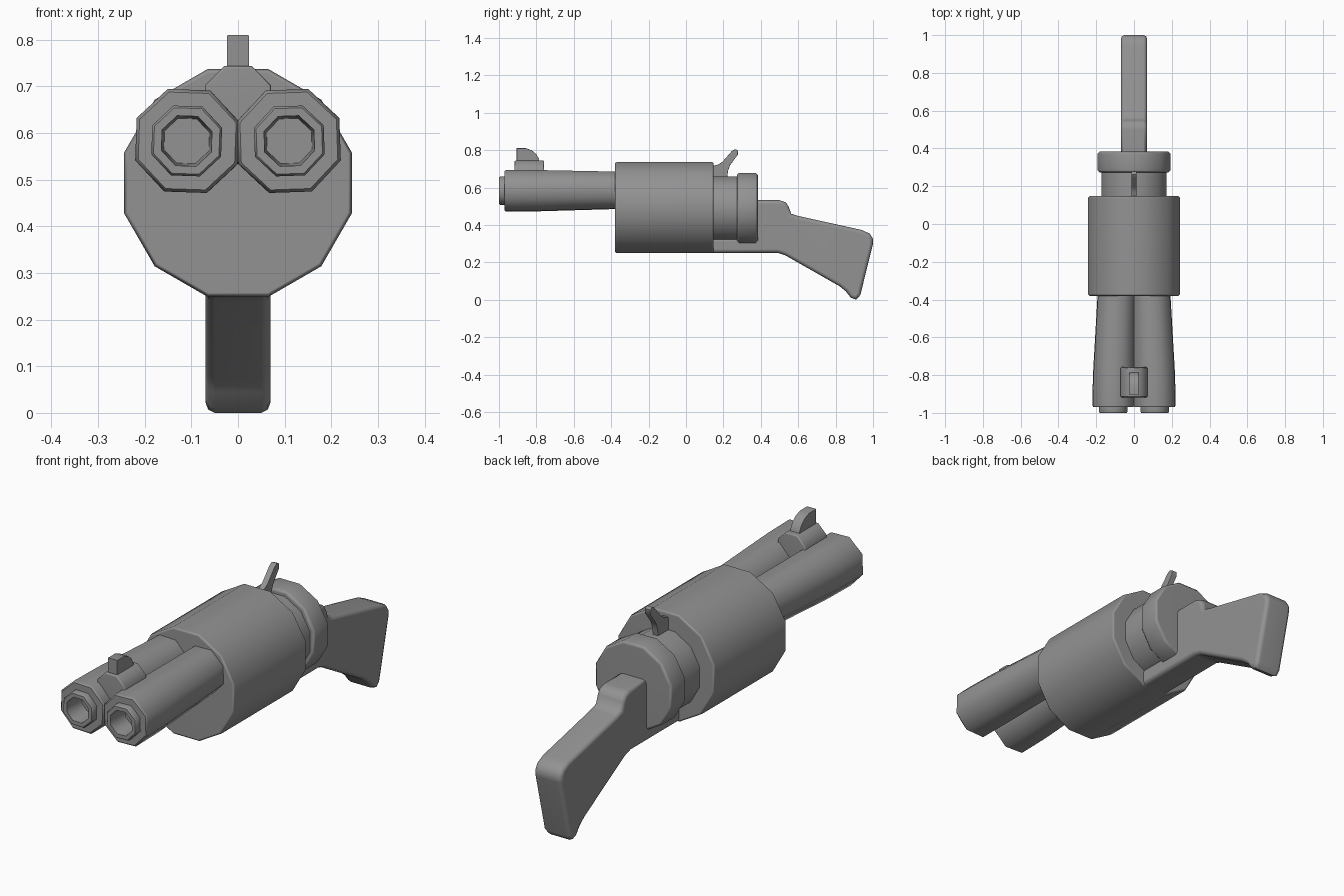
import bpy, bmesh
from math import cos, sin, pi, radians

if "Cube" in bpy.data.objects:
    bpy.data.objects.remove(bpy.data.objects["Cube"])

grey = bpy.data.materials.new("dark_grey")
grey.diffuse_color = (0.29, 0.29, 0.29, 1)
grey.use_nodes = True
grey.node_tree.nodes["Principled BSDF"].inputs["Base Color"].default_value = grey.diffuse_color


def finish(name, bm, angle):
    bmesh.ops.recalc_face_normals(bm, faces=bm.faces)
    me = bpy.data.meshes.new(name)
    bm.to_mesh(me)
    bm.free()
    me.materials.append(grey)
    for p in me.polygons:
        p.use_smooth = True
    me.set_sharp_from_angle(angle=radians(angle))
    ob = bpy.data.objects.new(name, me)
    bpy.context.collection.objects.link(ob)
    wn = ob.modifiers.new("weighted", 'WEIGHTED_NORMAL')
    wn.keep_sharp = True
    return ob


def loft(name, rings, n, angle, turn=0.0):
    """Rings of (y, centre x, centre z, corner radius) joined along y, capped at both ends."""
    bm = bmesh.new()
    loops = []
    for y, cx, cz, r in rings:
        loops.append([bm.verts.new((cx + r * cos(2 * pi * (i + 0.5) / n + turn), y,
                                    cz + r * sin(2 * pi * (i + 0.5) / n + turn)))
                      for i in range(n)])
    for a, b in zip(loops, loops[1:]):
        for i in range(n):
            j = (i + 1) % n
            bm.faces.new((a[i], a[j], b[j], b[i]))
    bm.faces.new(loops[0])
    bm.faces.new(loops[-1])
    return finish(name, bm, angle)


def drum(name, y0, y1, cz, apothem, n, c):
    """Chamfered prism along y."""
    r = apothem / cos(pi / n)
    return loft(name, [(y0, 0, cz, r - c), (y0 + c, 0, cz, r),
                       (y1 - c, 0, cz, r), (y1, 0, cz, r - c)], n, 50)


def slab(name, profile, half, bevel, angle=40):
    """Side profile (y, z) extruded across x with rounded rims."""
    bm = bmesh.new()
    a = [bm.verts.new((-half, y, z)) for y, z in profile]
    b = [bm.verts.new((half, y, z)) for y, z in profile]
    rims = []
    for f in (bm.faces.new(a), bm.faces.new(b)):
        rims += list(f.edges)
    for i in range(len(a)):
        j = (i + 1) % len(a)
        bm.faces.new((a[i], a[j], b[j], b[i]))
    bmesh.ops.recalc_face_normals(bm, faces=bm.faces)
    if bevel:
        bmesh.ops.bevel(bm, geom=rims, offset=bevel, segments=2, profile=0.5,
                        affect='EDGES', clamp_overlap=True)
    return finish(name, bm, angle)


# Main body and the stepped rear collar
drum("cylinder_drum", -0.38, 0.148, 0.493, 0.244, 12, 0.009)
drum("neck", 0.12, 0.30, 0.485, 0.173, 12, 0.006)
drum("rear_collar", 0.272, 0.384, 0.486, 0.193, 12, 0.012)

# Twin tapered barrels with stepped muzzles and bores
for side, s in (("left", -1), ("right", 1)):
    rings = [(-0.30, 0.090, 0.585, 0.104), (-0.38, 0.093, 0.585, 0.107),
             (-0.80, 0.107, 0.583, 0.118), (-0.962, 0.109, 0.583, 0.119),
             (-0.97, 0.109, 0.583, 0.112), (-0.97, 0.110, 0.583, 0.081),
             (-0.994, 0.110, 0.583, 0.081), (-1.0, 0.110, 0.583, 0.076),
             (-1.0, 0.110, 0.583, 0.058), (-0.90, 0.110, 0.583, 0.052)]
    loft(side + "_barrel", [(y, s * x, z, r) for y, x, z, r in rings],
         8, 47, s * radians(2))

# Front sight
drum("sight_base", -0.918, -0.758, 0.673, 0.071, 8, 0.006)
slab("sight_blade", [(-0.905, 0.73), (-0.905, 0.81), (-0.855, 0.81), (-0.825, 0.799),
                     (-0.80, 0.778), (-0.785, 0.75), (-0.785, 0.73)], 0.024, 0.003)

# Hammer
slab("hammer", [(0.14, 0.64), (0.14, 0.715), (0.17, 0.722), (0.195, 0.738), (0.245, 0.795),
                (0.262, 0.805), (0.278, 0.798), (0.277, 0.775), (0.236, 0.72),
                (0.225, 0.69), (0.218, 0.64)], 0.014, 0.003)

# Stock with under-frame reaching the drum
slab("stock", [(0.13, 0.251), (0.49, 0.251), (0.53, 0.238), (0.82, 0.073), (0.855, 0.045),
               (0.88, 0.012), (0.91, 0.0), (0.932, 0.025), (0.999, 0.295), (1.0, 0.325),
               (0.983, 0.353), (0.94, 0.373), (0.60, 0.448), (0.562, 0.46), (0.55, 0.495),
               (0.535, 0.520), (0.50, 0.532), (0.34, 0.532), (0.30, 0.33),
               (0.13, 0.33)], 0.07, 0.02, 50)
